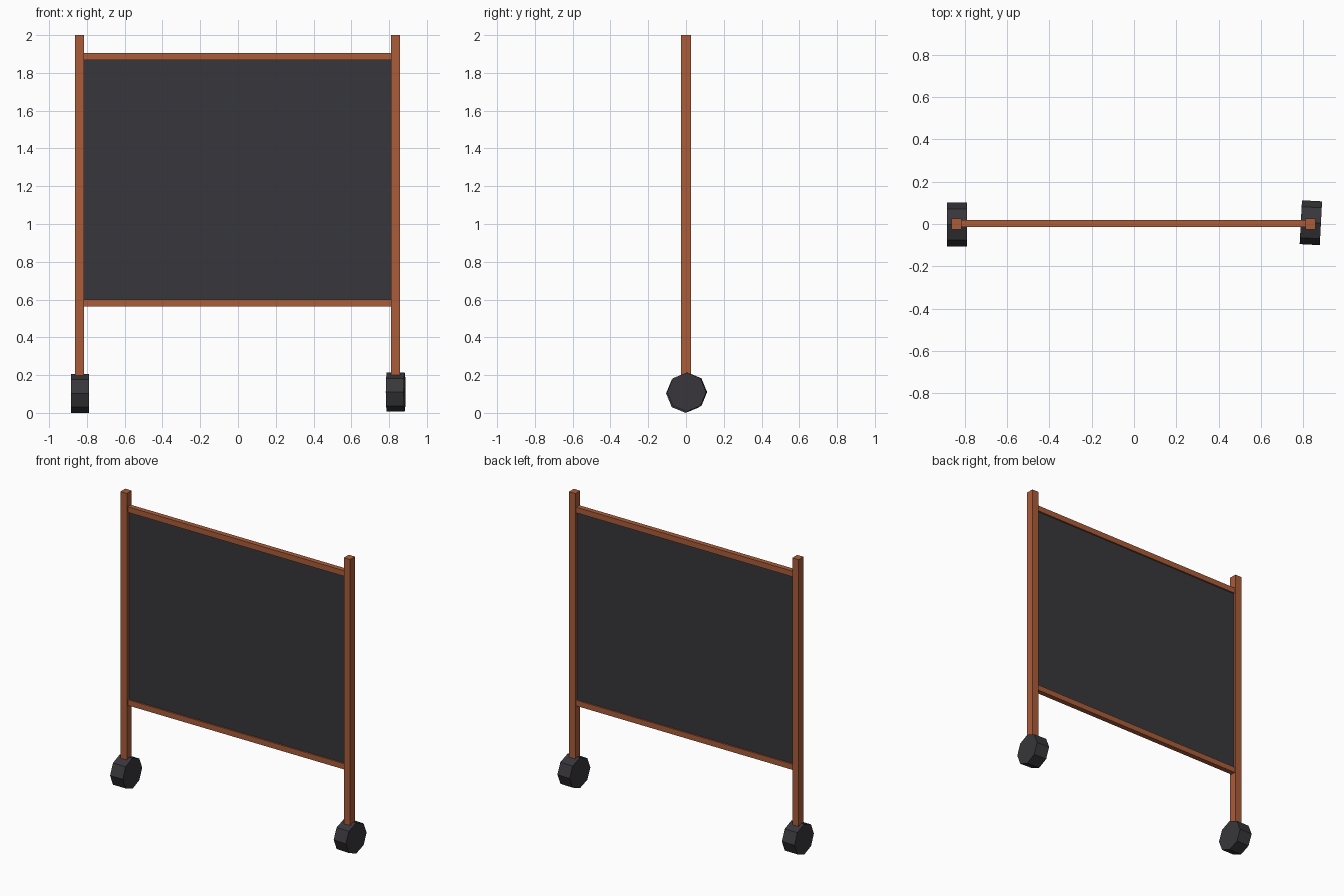
import bpy, math

if "Cube" in bpy.data.objects:
    bpy.data.objects.remove(bpy.data.objects["Cube"])

def material(name, rgb):
    m = bpy.data.materials.new(name)
    m.diffuse_color = (*rgb, 1)
    m.use_nodes = True
    m.node_tree.nodes["Principled BSDF"].inputs["Base Color"].default_value = m.diffuse_color
    return m

wood = material("warm_wood", (0.40, 0.107, 0.042))
slate = material("dark_slate", (0.039, 0.037, 0.043))

def box(name, lo, hi, mat):
    centre = [(a + b) / 2 for a, b in zip(lo, hi)]
    bpy.ops.mesh.primitive_cube_add(size=1, location=centre)
    ob = bpy.context.object
    ob.name = name
    ob.scale = [b - a for a, b in zip(lo, hi)]
    bpy.ops.object.transform_apply(location=False, rotation=False, scale=True)
    ob.data.materials.append(mat)
    return ob

def wheel(name, x, y, z, turn):
    # eight-sided block wheel with its axle along x
    bpy.ops.mesh.primitive_cylinder_add(
        vertices=8, radius=0.1035, depth=0.095, location=(x, y, z),
        rotation=(math.radians(turn), math.pi / 2, 0))
    ob = bpy.context.object
    ob.name = name
    ob.data.materials.append(slate)

# upright posts
for side, x in (("left", -0.838), ("right", 0.834)):
    box(side + "_post", (x - 0.024, -0.026, 0.195), (x + 0.024, 0.026, 2.0), wood)

# cross rails
for name, z in (("bottom_rail", 0.562), ("top_rail", 1.868)):
    box(name, (-0.82, -0.015, z), (0.817, 0.019, z + 0.038), wood)

# writing board, set back inside the frame
box("board", (-0.82, -0.005, 0.59), (0.817, 0.009, 1.88), slate)

# wheels
wheel("left_wheel", -0.836, -0.002, 0.1035, 0)
wheel("right_wheel", 0.835, 0.006, 0.110, 3)
